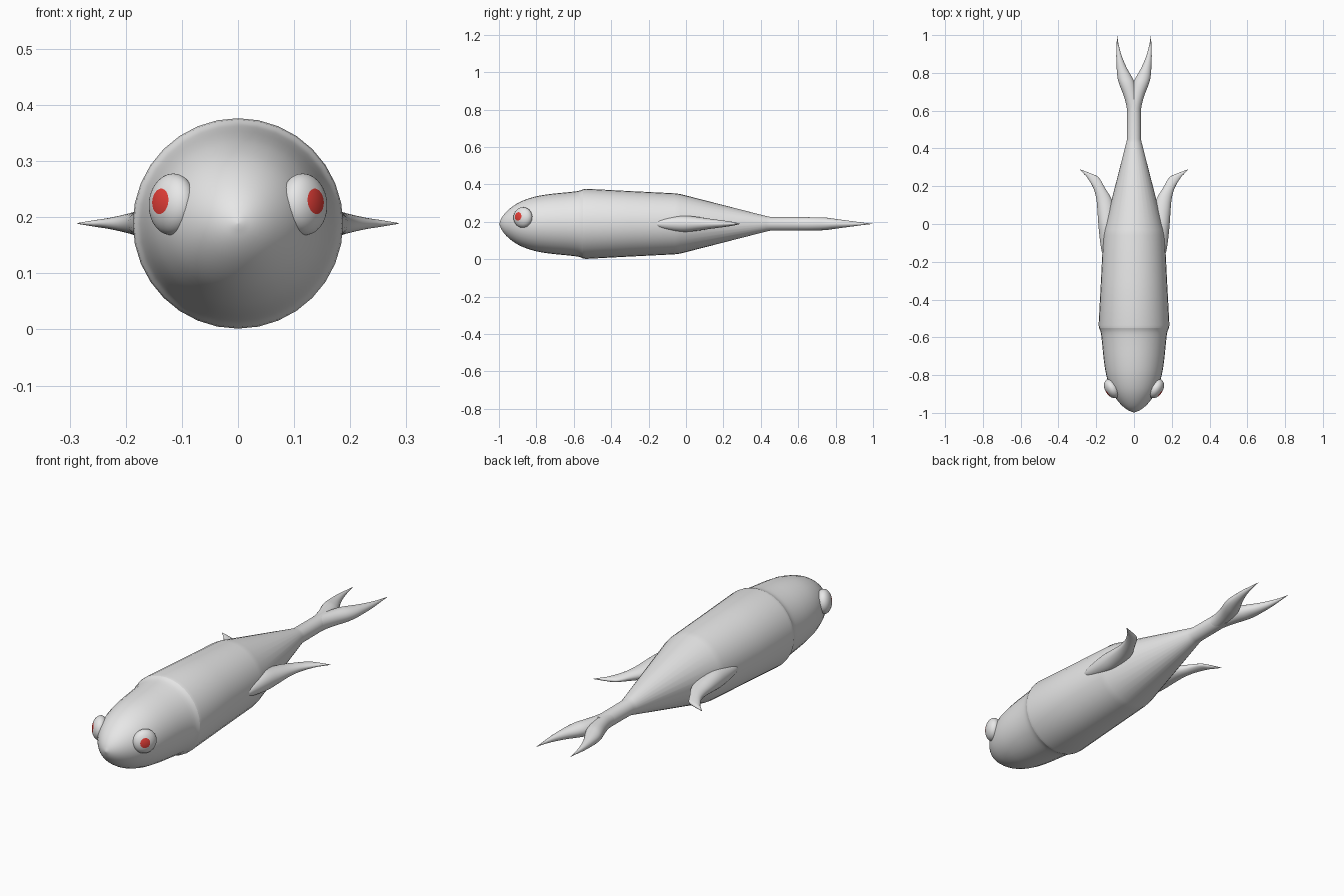
import bpy, bmesh, math
from mathutils import Vector, Matrix

if "Cube" in bpy.data.objects:
    bpy.data.objects.remove(bpy.data.objects["Cube"])

AXIS_Z = 0.189


def material(name, rgb):
    m = bpy.data.materials.new(name)
    m.diffuse_color = (*rgb, 1)
    m.use_nodes = True
    m.node_tree.nodes["Principled BSDF"].inputs["Base Color"].default_value = m.diffuse_color
    return m


grey = material("pale grey", (0.8, 0.8, 0.8))
red = material("iris red", (0.8, 0.05, 0.04))


def finish(bm, name, mats, angle=35):
    bmesh.ops.recalc_face_normals(bm, faces=bm.faces)
    me = bpy.data.meshes.new(name)
    bm.to_mesh(me)
    bm.free()
    ob = bpy.data.objects.new(name, me)
    bpy.context.collection.objects.link(ob)
    for m in mats:
        me.materials.append(m)
    bpy.ops.object.select_all(action='DESELECT')
    ob.select_set(True)
    bpy.context.view_layer.objects.active = ob
    bpy.ops.object.shade_smooth_by_angle(angle=math.radians(angle))
    return ob


def tube(name, sections, side=1, sides=32):
    """Elliptical loft along y; sections are (y, inner x, outer x, half height)."""
    bm = bmesh.new()
    rings = []
    for y, xi, xo, h in sections:
        cx, rx = side * (xi + xo) / 2, (xo - xi) / 2
        rings.append([bm.verts.new((cx + rx * math.cos(a), y, AXIS_Z + h * math.sin(a)))
                      for a in (2 * math.pi * i / sides for i in range(sides))])
    for a, b in zip(rings, rings[1:]):
        for i in range(sides):
            j = (i + 1) % sides
            bm.faces.new((a[i], a[j], b[j], b[i]))
    bm.faces.new(rings[0])
    bm.faces.new(rings[-1])
    return finish(bm, name, [grey], 50)


def smooth_sections(pts, steps=4):
    """Catmull-Rom interpolation through the given sections."""
    p = [Vector(q) for q in pts]
    p = [2 * p[0] - p[1]] + p + [2 * p[-1] - p[-2]]
    out = []
    for a, b, c, d in zip(p, p[1:], p[2:], p[3:]):
        for k in range(steps):
            t = k / steps
            out.append(0.5 * (2 * b + (c - a) * t + (2 * a - 5 * b + 4 * c - d) * t * t
                              + (3 * b - a - 3 * c + d) * t ** 3))
    return [tuple(v) for v in out + [p[-2]]]


# Head: rounded, slightly pointed nose
head = [(-0.998, 0.002), (-0.985, 0.033), (-0.96, 0.065), (-0.92, 0.098), (-0.87, 0.125),
        (-0.8, 0.147), (-0.72, 0.160), (-0.63, 0.169), (-0.575, 0.176), (-0.55, 0.185)]
tube("head", smooth_sections([(y, -r, r, r) for y, r in head], 3))

# Body: gentle taper, then a long cone down to the tail stem
body = [(-0.55, 0.185), (-0.535, 0.1875), (-0.3, 0.175), (-0.06, 0.163), (-0.03, 0.159),
        (0.43, 0.041), (0.45, 0.037), (0.66, 0.036)]
tube("body", [(y, -r, r, r) for y, r in body])

# Forked tail and side fins
tail = [(0.56, -0.034, 0.035, 0.035), (0.62, -0.03, 0.039, 0.035), (0.68, -0.02, 0.055, 0.035),
        (0.74, -0.006, 0.078, 0.034), (0.78, 0.012, 0.088, 0.029), (0.83, 0.04, 0.092, 0.022),
        (0.89, 0.065, 0.094, 0.014), (0.95, 0.081, 0.092, 0.006), (0.998, 0.089, 0.090, 0.0008)]
fin = [(-0.17, 0.155, 0.162, 0.004), (-0.14, 0.13, 0.172, 0.022), (-0.08, 0.105, 0.181, 0.037),
       (-0.01, 0.1, 0.188, 0.043), (0.06, 0.1, 0.193, 0.037), (0.13, 0.118, 0.199, 0.027),
       (0.19, 0.153, 0.215, 0.019), (0.245, 0.186, 0.247, 0.011), (0.265, 0.222, 0.265, 0.007),
       (0.288, 0.282, 0.286, 0.001)]

# Eyes: flattened spheres with the pole aimed at the iris
NORMAL = Vector((0.85, -0.52, 0.06)).normalized()
LOOK = Vector((0.72, -0.69, 0.13)).normalized()
RINGS = 22


def eye(name, side):
    bm = bmesh.new()
    bmesh.ops.create_uvsphere(bm, u_segments=32, v_segments=RINGS, radius=1)
    limit = math.cos(math.pi * 3 / RINGS)
    for f in bm.faces:
        f.material_index = int(f.calc_center_median().z > limit)
    turn = LOOK.to_track_quat('Z', 'Y').to_matrix().to_4x4()
    flat = Matrix.Scale(0.036 / 0.055, 4, NORMAL)
    place = Matrix.Translation((0.117, -0.872, 0.223)) @ Matrix.Scale(0.055, 4)
    mirror = Matrix.Diagonal((side, 1, 1, 1))
    bmesh.ops.transform(bm, matrix=mirror @ place @ flat @ turn, verts=bm.verts)
    finish(bm, name, [grey, red])


for side, label in ((-1, "left"), (1, "right")):
    tube(label + "_tail_lobe", smooth_sections(tail), side)
    tube(label + "_side_fin", smooth_sections(fin), side)
    eye(label + "_eye", side)
